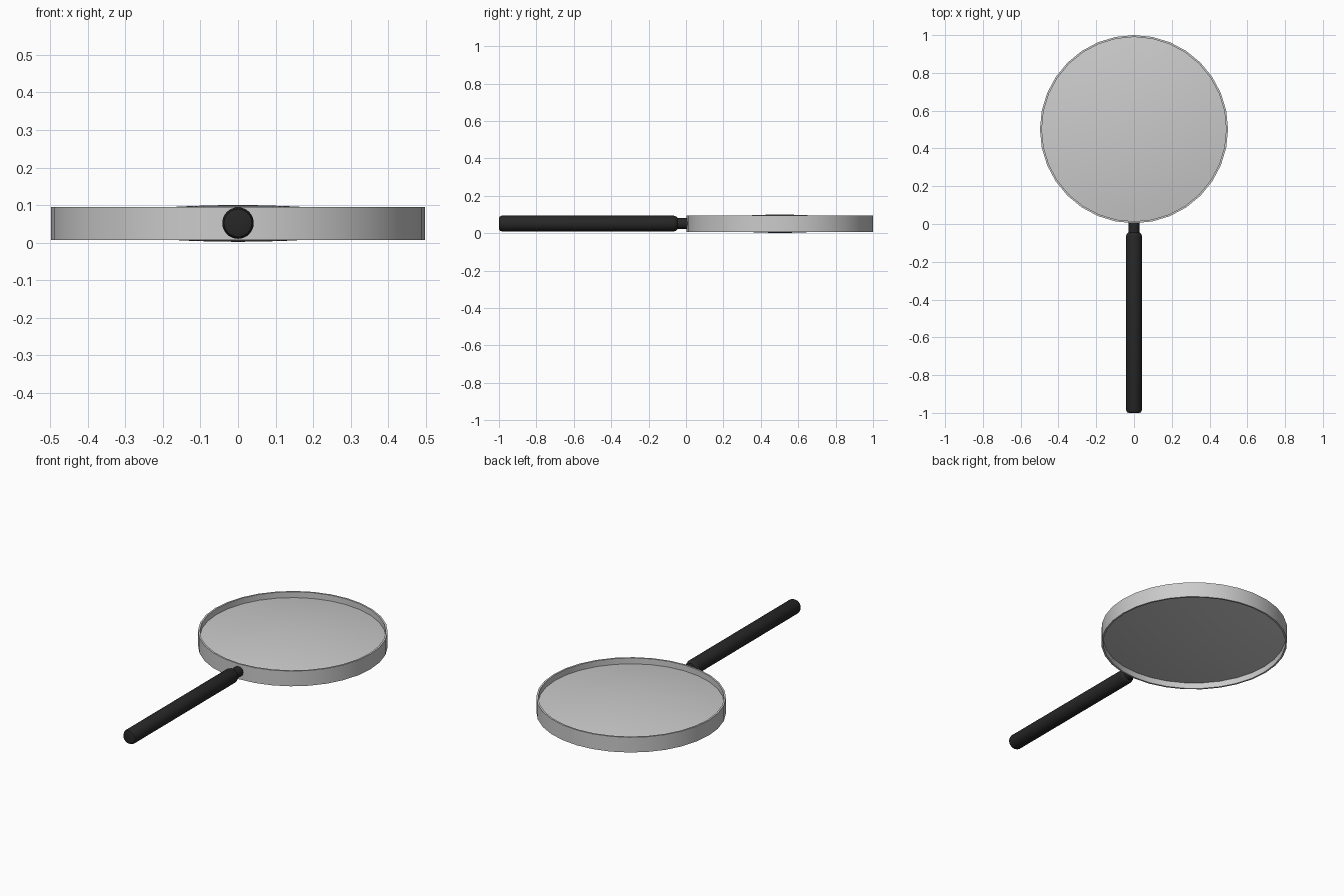
import bpy, bmesh, math
from mathutils import Matrix, Vector

if "Cube" in bpy.data.objects:
    bpy.data.objects.remove(bpy.data.objects["Cube"])

MID_Z = 0.051
LENS_Y = 0.502


def material(name, color):
    m = bpy.data.materials.new(name)
    m.diffuse_color = color
    m.use_nodes = True
    m.node_tree.nodes["Principled BSDF"].inputs["Base Color"].default_value = m.diffuse_color
    return m


def lathe(name, profile, matrix, segments, closed=False, mat=None, angle=35):
    """Revolve (radius, height) points around local z."""
    bm = bmesh.new()
    verts = [bm.verts.new((r, 0, z)) for r, z in profile]
    pairs = list(zip(verts, verts[1:]))
    if closed:
        pairs.append((verts[-1], verts[0]))
    edges = [bm.edges.new(p) for p in pairs]
    bmesh.ops.spin(bm, geom=verts + edges, cent=(0, 0, 0), axis=(0, 0, 1),
                   angle=math.tau, steps=segments, use_duplicate=False)
    bmesh.ops.remove_doubles(bm, verts=bm.verts, dist=1e-5)
    bmesh.ops.recalc_face_normals(bm, faces=bm.faces)
    bm.transform(matrix)
    mesh = bpy.data.meshes.new(name)
    bm.to_mesh(mesh)
    bm.free()
    ob = bpy.data.objects.new(name, mesh)
    bpy.context.collection.objects.link(ob)
    if mat:
        mesh.materials.append(mat)
    bpy.ops.object.select_all(action='DESELECT')
    ob.select_set(True)
    bpy.context.view_layer.objects.active = ob
    bpy.ops.object.shade_smooth_by_angle(angle=math.radians(angle))
    return ob


black = material("black_plastic", (0.02, 0.02, 0.02, 1))
head = Matrix.Translation((0, LENS_Y, MID_Z))

# Thin metal band around the lens
lathe("rim", [(0.498, -0.044), (0.498, 0.044), (0.488, 0.044), (0.488, -0.044)],
      head, 32, closed=True)

# Biconvex lens, bulging slightly past the rim on both sides
R, EDGE, SAG, N = 0.490, 0.010, 0.039, 8
dome = [(R * i / N, EDGE + SAG * (1 - (i / N) ** 2)) for i in range(N + 1)]
lathe("lens", dome + [(r, -z) for r, z in reversed(dome)], head, 32)

# Round handle with a rounded butt, a shoulder and a narrower neck
along_y = Matrix.Translation((0, 0, MID_Z + 0.001)) @ Matrix.Rotation(-math.pi / 2, 4, 'X')
lathe("handle", [(0, -1.0), (0.028, -1.0), (0.037, -0.997), (0.042, -0.985),
                 (0.042, -0.065), (0.038, -0.052), (0.029, -0.045),
                 (0.029, 0.008), (0, 0.008)],
      along_y, 32, mat=black, angle=40)
